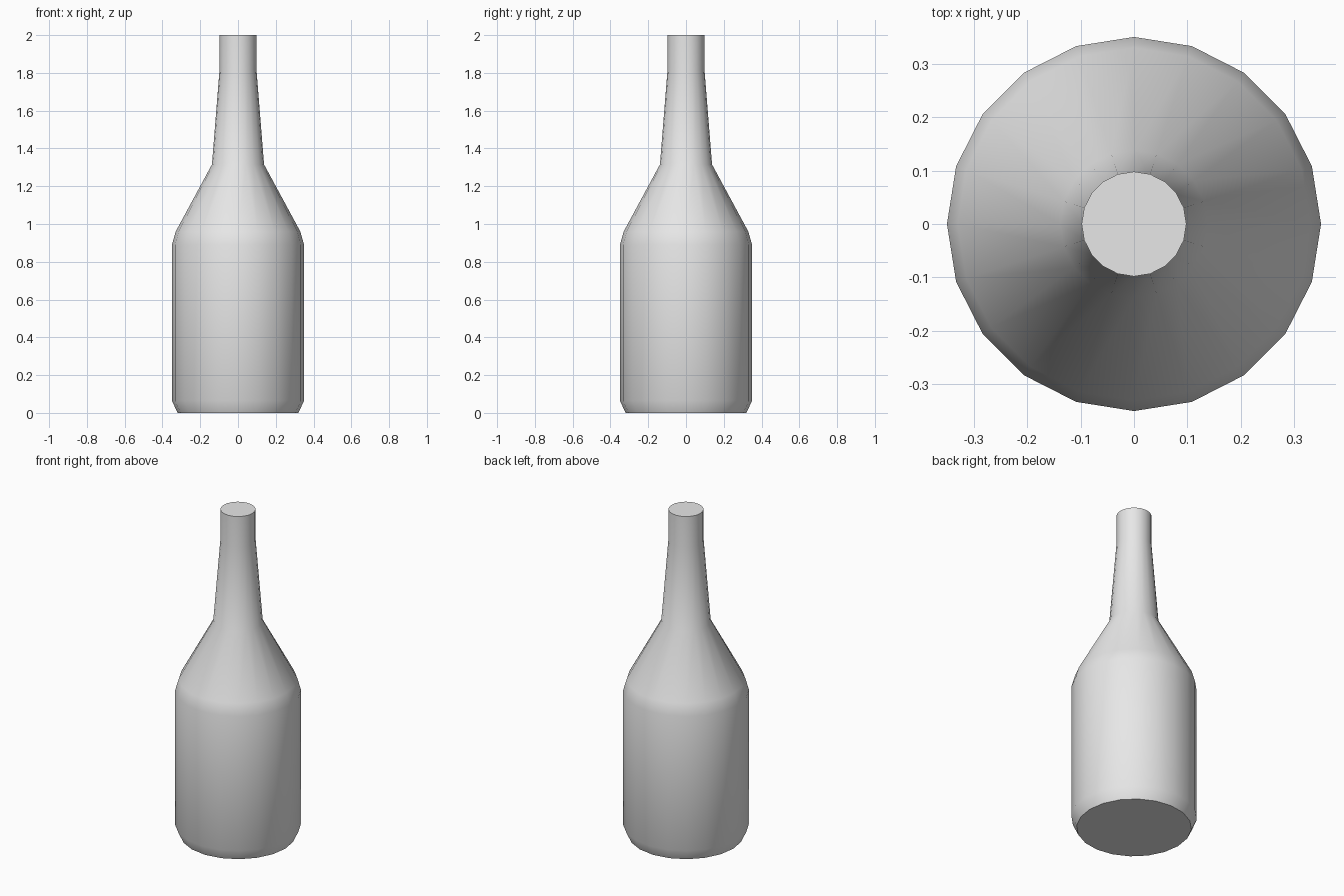
import bpy
import bmesh
from math import cos, sin, tau, radians

cube = bpy.data.objects.get("Cube")
if cube:
    bpy.data.objects.remove(cube, do_unlink=True)

SIDES = 20

# Radius and height, from the base up to the mouth
PROFILE = [(0.32, 0), (0.35, 0.065), (0.35, 0.89), (0.33, 0.96),
           (0.138, 1.315), (0.098, 1.815), (0.098, 2)]

# Plain grey material
grey = bpy.data.materials.new("plain_grey")
grey.use_nodes = True
colour = (0.8, 0.8, 0.8, 1)
grey.diffuse_color = colour
grey.node_tree.nodes["Principled BSDF"].inputs["Base Color"].default_value = colour

# Bottle body: rings of the profile bridged with quads, capped at both ends
bm = bmesh.new()
rings = [[bm.verts.new((r * cos(tau * i / SIDES), r * sin(tau * i / SIDES), z))
          for i in range(SIDES)] for r, z in PROFILE]
for low, high in zip(rings, rings[1:]):
    for i in range(SIDES):
        j = (i + 1) % SIDES
        bm.faces.new((low[i], low[j], high[j], high[i]))
bm.faces.new(rings[0][::-1])
bm.faces.new(rings[-1])

mesh = bpy.data.meshes.new("bottle")
bm.to_mesh(mesh)
bm.free()
mesh.materials.append(grey)
bottle = bpy.data.objects.new("bottle", mesh)
bpy.context.collection.objects.link(bottle)

# Smooth sides with crisp cap rims
bpy.ops.object.select_all(action="DESELECT")
bottle.select_set(True)
bpy.context.view_layer.objects.active = bottle
bpy.ops.object.shade_smooth_by_angle(angle=radians(40))
